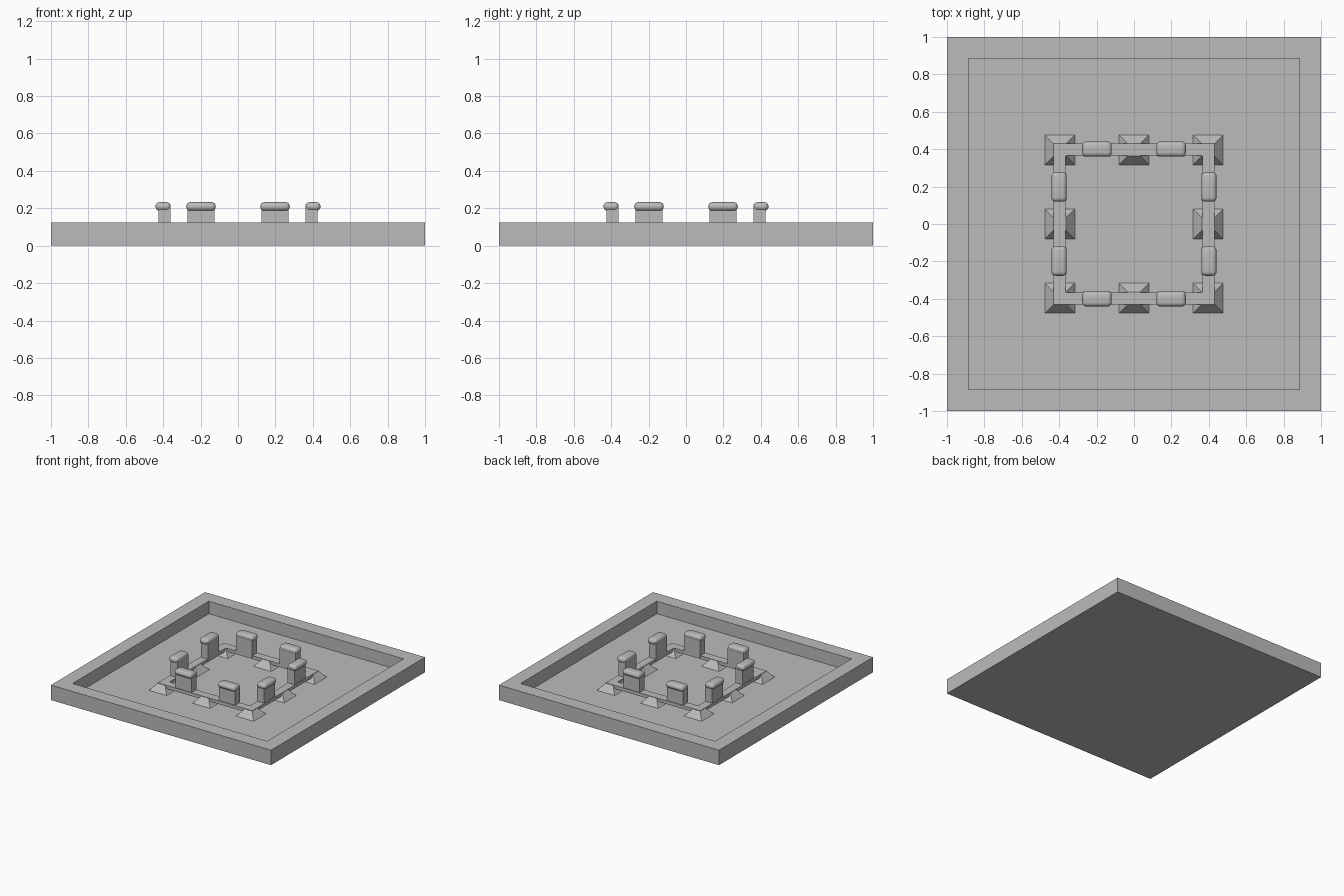
import bpy
import bmesh
from math import pi
from mathutils import Matrix, Vector

cube = bpy.data.objects.get("Cube")
if cube:
    bpy.data.objects.remove(cube)

grey = bpy.data.materials.new("plain_grey")
grey.use_nodes = True
colour = (0.5, 0.5, 0.5, 1)
grey.diffuse_color = colour
grey.node_tree.nodes["Principled BSDF"].inputs["Base Color"].default_value = colour


def add_object(name, bm):
    bmesh.ops.recalc_face_normals(bm, faces=bm.faces)
    mesh = bpy.data.meshes.new(name)
    bm.to_mesh(mesh)
    bm.free()
    mesh.materials.append(grey)
    obj = bpy.data.objects.new(name, mesh)
    bpy.context.collection.objects.link(obj)
    return obj


def square_sweep(name, profile, closed=False, centre=(0, 0)):
    """Sweep (half width, height) points around a square."""
    bm = bmesh.new()
    cx, cy = centre
    loops = [[bm.verts.new((cx + sx * r, cy + sy * r, z))
              for sx, sy in ((-1, -1), (1, -1), (1, 1), (-1, 1))]
             for r, z in profile]
    pairs = list(zip(loops, loops[1:]))
    if closed:
        pairs.append((loops[-1], loops[0]))
    else:
        bm.faces.new(loops[0])
        bm.faces.new(loops[-1])
    for a, b in pairs:
        for i in range(4):
            j = (i + 1) % 4
            bm.faces.new((a[i], a[j], b[j], b[i]))
    return add_object(name, bm)


def box(name, low, high, turn, radius=0):
    """Box between two corners, turned about the vertical axis."""
    low, high = Vector(low), Vector(high)
    bm = bmesh.new()
    bmesh.ops.create_cube(bm, size=1, matrix=Matrix.Translation((low + high) / 2)
                          @ Matrix.Diagonal((*(high - low), 1)))
    if radius:
        bmesh.ops.bevel(bm, geom=bm.edges[:], offset=radius, segments=4,
                        profile=0.5, affect='EDGES')
        for face in bm.faces:
            face.smooth = True
    bm.transform(Matrix.Rotation(turn, 4, 'Z'))
    return add_object(name, bm)


# Shallow tray with a raised rim
rim, floor, rail_top = 0.123, 0.02, 0.077
square_sweep("tray", [(1, 0), (1, rim), (0.885, rim), (0.885, floor)])

# Square rail carried on eight tapered feet
square_sweep("rail", [(0.43, 0.05), (0.43, rail_top),
                      (0.365, rail_top), (0.365, 0.05)], closed=True)
pitch = 0.396
for ix in (-1, 0, 1):
    for iy in (-1, 0, 1):
        if ix or iy:
            square_sweep("rail_foot", [(0.08, floor), (0.033, rail_top - 0.002)],
                         centre=(ix * pitch, iy * pitch))

# Two upright clips per side, each with a rounded lip facing outwards
for side in range(4):
    for y in (-0.198, 0.198):
        turn = side * pi / 2
        box("clip_stem", (0.362, y - 0.073, 0.06), (0.424, y + 0.073, 0.21), turn)
        box("clip_lip", (0.36, y - 0.079, 0.186), (0.441, y + 0.079, 0.233),
            turn, 0.022)
